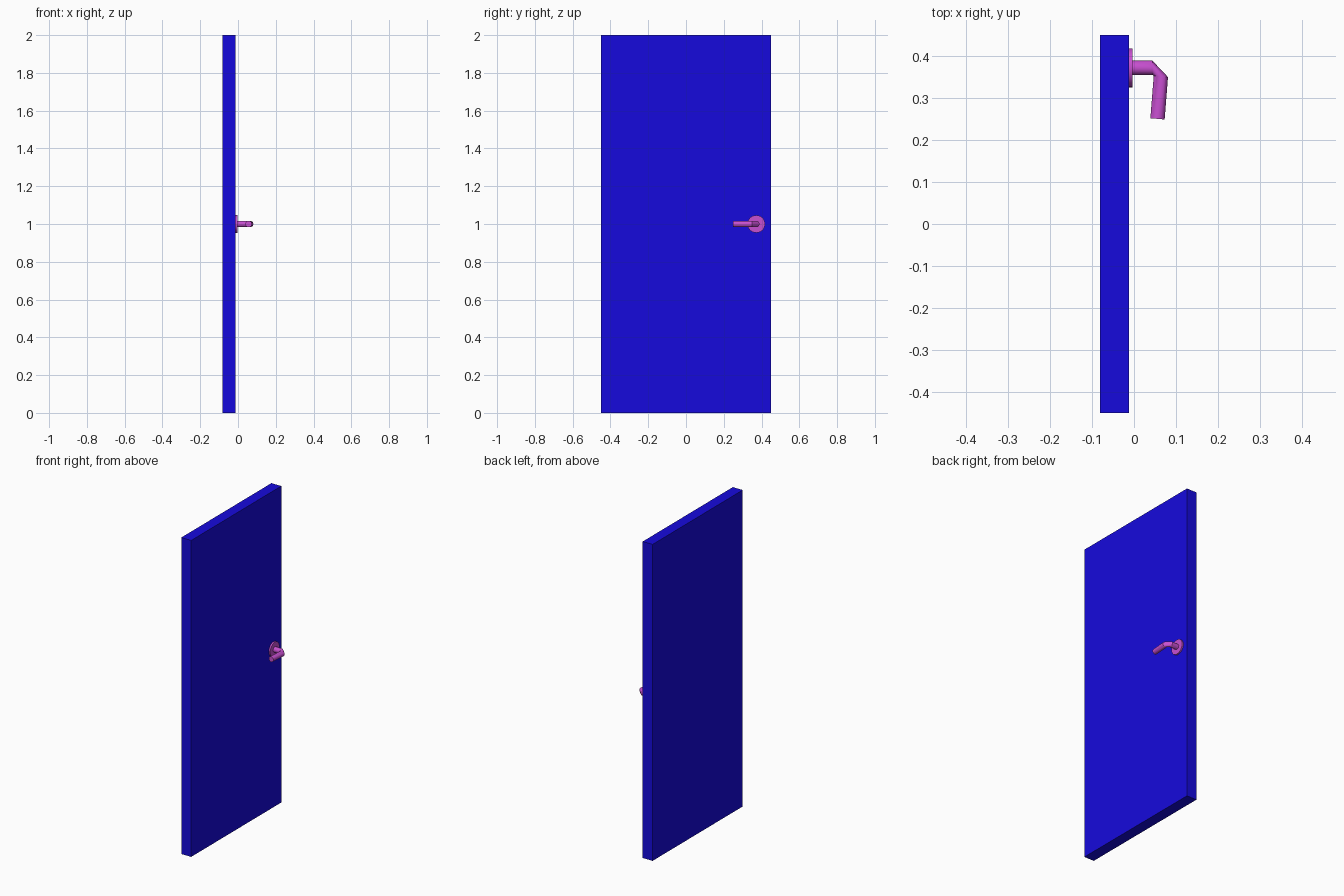
import bpy, bmesh
from math import sin, cos, tau, pi, radians
from mathutils import Vector

if "Cube" in bpy.data.objects:
    bpy.data.objects.remove(bpy.data.objects["Cube"])


def material(name, color):
    m = bpy.data.materials.new(name)
    m.diffuse_color = color
    m.use_nodes = True
    m.node_tree.nodes["Principled BSDF"].inputs["Base Color"].default_value = m.diffuse_color
    return m


def smooth(obj):
    bpy.ops.object.select_all(action='DESELECT')
    obj.select_set(True)
    bpy.context.view_layer.objects.active = obj
    bpy.ops.object.shade_smooth_by_angle(angle=radians(30))


blue = material("door_blue", (0.008, 0.003, 0.72, 1))
magenta = material("handle_magenta", (0.58, 0.08, 0.64, 1))

# Door panel
bpy.ops.mesh.primitive_cube_add(size=1, location=(-0.047, 0, 1))
door = bpy.context.object
door.name = "door_panel"
door.scale = (0.069, 0.9, 2)
bpy.ops.object.transform_apply(location=False, rotation=False, scale=True)
door.data.materials.append(blue)

# Round plate behind the handle
bpy.ops.mesh.primitive_cylinder_add(vertices=32, radius=0.0465, depth=0.010,
                                    location=(-0.008, 0.372, 1),
                                    rotation=(0, pi / 2, 0))
plate = bpy.context.object
plate.name = "handle_plate"
plate.data.materials.append(magenta)
smooth(plate)

# Lever: rings given by their outer and inner points in plan, bridged into a bent tube
RADIUS, SIDES = 0.017, 32
sections = [((-0.008, 0.389), (-0.008, 0.355)),
            ((0.044, 0.389), (0.044, 0.355)),
            ((0.081, 0.350), (0.047, 0.353)),
            ((0.073, 0.249), (0.039, 0.252))]
bm = bmesh.new()
rings = []
for outer, inner in sections:
    o, i = Vector((*outer, 1)), Vector((*inner, 1))
    mid, half = (o + i) / 2, (o - i) / 2
    rings.append([bm.verts.new(mid + half * cos(tau * k / SIDES)
                               + Vector((0, 0, RADIUS * sin(tau * k / SIDES))))
                  for k in range(SIDES)])
for a, b in zip(rings, rings[1:]):
    for k in range(SIDES):
        n = (k + 1) % SIDES
        bm.faces.new((a[k], a[n], b[n], b[k]))
bm.faces.new(rings[0])
bm.faces.new(rings[-1])
bmesh.ops.recalc_face_normals(bm, faces=bm.faces)
mesh = bpy.data.meshes.new("handle_lever")
bm.to_mesh(mesh)
bm.free()
lever = bpy.data.objects.new("handle_lever", mesh)
bpy.context.collection.objects.link(lever)
mesh.materials.append(magenta)
smooth(lever)
